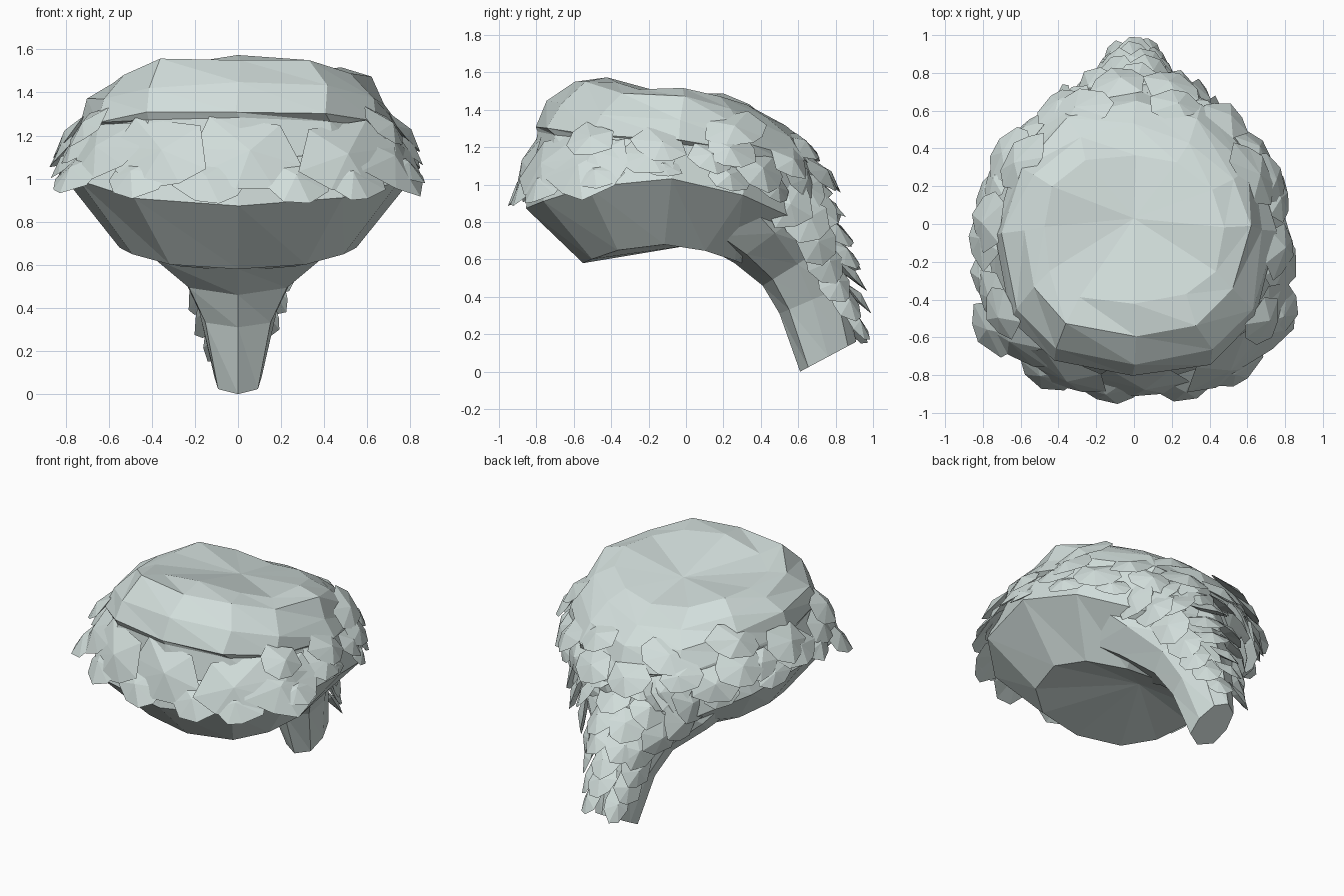
import bpy, bmesh, math, random
from mathutils import Vector

random.seed(11)
cube = bpy.data.objects.get("Cube")
if cube:
    bpy.data.objects.remove(cube)

wool = bpy.data.materials.new("pale grey green")
wool.use_nodes = True
COLOUR = (0.64, 0.725, 0.705, 1)
wool.diffuse_color = COLOUR
wool.node_tree.nodes["Principled BSDF"].inputs["Base Color"].default_value = COLOUR


def finish(bm, name):
    bmesh.ops.recalc_face_normals(bm, faces=bm.faces)
    mesh = bpy.data.meshes.new(name)
    bm.to_mesh(mesh)
    bm.free()
    mesh.materials.append(wool)
    obj = bpy.data.objects.new(name, mesh)
    bpy.context.collection.objects.link(obj)


def ring_point(ring, angle):
    """Point on an egg-shaped ring whose height differs at front, side and back."""
    half, y_front, y_back, z_front, z_side, z_back = ring
    c, s = math.cos(angle), math.sin(angle)
    mid = (y_front + y_back) / 2
    power = 0.8 if s < 0 else 1.0
    x = half * math.copysign(abs(c) ** power, c)
    y = mid + (y_back - mid) * math.copysign(abs(s) ** power, s)
    z_end = z_front if s < 0 else z_back
    return Vector((x, y, z_side + (z_end - z_side) * abs(s) ** 1.7))


def loft(bm, rings, start, end):
    """Skin rings of points, with a fan to a point at both ends."""
    rows = [[bm.verts.new(p) for p in ring] for ring in rings]
    n = len(rows[0])
    tips = bm.verts.new(start), bm.verts.new(end)
    for i in range(n):
        j = (i + 1) % n
        for a, b in zip(rows, rows[1:]):
            bm.faces.new((a[i], a[j], b[j]))
            bm.faces.new((a[i], b[j], b[i]))
        bm.faces.new((tips[0], rows[0][j], rows[0][i]))
        bm.faces.new((tips[1], rows[-1][i], rows[-1][j]))


# Cap: dished crown, domed shoulder, overhanging lip, brow band, underside
DISH = (0.48, -0.42, 0.38, 1.56, 1.50, 1.40)
CROWN = (0.60, -0.58, 0.52, 1.56, 1.46, 1.32)
SHOULDER = (0.69, -0.74, 0.66, 1.45, 1.36, 1.20)
LIP = (0.74, -0.82, 0.72, 1.32, 1.25, 1.08)
TUCK = (0.73, -0.79, 0.71, 1.28, 1.22, 1.06)
RIM = (0.83, -0.85, 0.70, 0.88, 1.03, 0.74)
UNDER = (0.55, -0.55, 0.32, 0.58, 0.68, 0.57)
SIDES = 12
rings = []
for ring, jitter in ((DISH, 0.02), (CROWN, 0.02), (SHOULDER, 0.02),
                     (LIP, 0.02), (TUCK, 0.01), (RIM, 0.01), (UNDER, 0)):
    rings.append([ring_point(ring, math.tau * i / SIDES)
                  + Vector([random.uniform(-jitter, jitter) for _ in range(3)])
                  for i in range(SIDES)])
bm = bmesh.new()
loft(bm, rings, (0, 0.03, 1.45), (0, 0.05, 0.68))
finish(bm, "cap")

# Tail: tapering sections, each given as front, back and half width
TAIL = [((0.12, 0.66), (0.58, 1.10), 0.57), ((0.26, 0.58), (0.69, 0.90), 0.46),
        ((0.41, 0.46), (0.78, 0.69), 0.27), ((0.50, 0.31), (0.85, 0.46), 0.18),
        ((0.61, 0.00), (0.91, 0.16), 0.11)]


def tail_point(t, angle):
    """Point and outward direction on the tail, squarer on its front half."""
    k = min(int(t), len(TAIL) - 2)
    f = t - k
    front, back = [Vector((0, *TAIL[k][e])).lerp(Vector((0, *TAIL[k + 1][e])), f)
                   for e in (0, 1)]
    half = TAIL[k][2] * (1 - f) + TAIL[k + 1][2] * f
    axis = (back - front) / 2
    c, s = math.cos(angle), math.sin(angle)
    power = 0.5 if s < -0.01 else 1
    spoke = Vector((half * math.copysign(abs(c) ** power, c), 0, 0)) + axis * s
    return (front + back) / 2 + spoke, spoke.normalized()


bm = bmesh.new()
loft(bm, [[tail_point(t, math.tau * i / 8)[0] for i in range(8)]
          for t in range(len(TAIL))], (0, 0.4, 0.9), (0, 0.76, 0.08))
finish(bm, "tail")

# Tufts: folded leaf-shaped plates lying like shingles
LEAF = ((-0.30, 0), (-0.50, 0.38), (-0.42, 0.72), (-0.10, 1.0),
        (0.24, 0.93), (0.50, 0.62), (0.36, 0.08))


def tuft(bm, root, out, down, width, length, tilt):
    out = (out - down * out.dot(down) / down.length_squared).normalized()
    along = (down.normalized() + out * tilt).normalized()
    side = along.cross(out).normalized()
    normal = side.cross(along)
    if normal.dot(out) < 0:
        normal.negate()
    flip = random.choice((-1, 1))

    def place(u, v, w):
        return root + side * (u * flip * width) + along * (v * length) + normal * w

    edge = [bm.verts.new(place(u + random.uniform(-0.06, 0.06),
                               v + random.uniform(-0.05, 0.05),
                               -0.15 * abs(u) * width)) for u, v in LEAF]
    top = bm.verts.new(place(0.05, 0.5, 0.025))
    base = bm.verts.new(place(0, 0.3, -0.035))
    for a, b in zip(edge, edge[1:] + edge[:1]):
        bm.faces.new((top, a, b))
        bm.faces.new((base, b, a))


def cap_row(bm, upper, lower, f, angles, width, length, tilt):
    for degrees in angles:
        a = math.radians(degrees + random.uniform(-5, 5))
        p, q = ring_point(upper, a), ring_point(lower, a)
        out = Vector((math.cos(a), math.sin(a), 0.15))
        size = random.uniform(0.85, 1.15)
        tuft(bm, p.lerp(q, f), out, q - p, width * size, length * size, tilt)


# Broad tufts over the brow, smaller ones round the sides and back
bm = bmesh.new()
cap_row(bm, TUCK, RIM, -0.05, range(222, 330, 26), 0.46, 0.34, 0.22)
cap_row(bm, TUCK, RIM, 0.4, range(212, 340, 24), 0.30, 0.25, 0.42)
finish(bm, "brow_tufts")

bm = bmesh.new()
cap_row(bm, CROWN, SHOULDER, 0.4, range(30, 170, 40), 0.34, 0.22, 0.02)
cap_row(bm, SHOULDER, LIP, 0.45, range(-30, 230, 26), 0.30, 0.24, 0.22)
cap_row(bm, TUCK, RIM, -0.1, range(-35, 225, 24), 0.30, 0.22, 0.24)
cap_row(bm, TUCK, RIM, 0.35, range(-28, 220, 24), 0.24, 0.16, 0.2)
finish(bm, "side_tufts")

bm = bmesh.new()
for t, count, width, length in ((0.0, 6, 0.28, 0.26), (0.6, 5, 0.27, 0.26),
                                (1.2, 4, 0.25, 0.26), (1.8, 4, 0.21, 0.25),
                                (2.35, 3, 0.20, 0.24), (2.85, 3, 0.18, 0.24),
                                (3.3, 2, 0.16, 0.24)):
    for i in range(count):
        a = math.radians(25 + 130 * (i + random.uniform(0.3, 0.7)) / count)
        root, out = tail_point(t, a)
        down = tail_point(t + 0.3, a)[0] - root
        tuft(bm, root, out, down, width, length, 0.15 + 0.35 * math.sin(a))
finish(bm, "tail_tufts")
